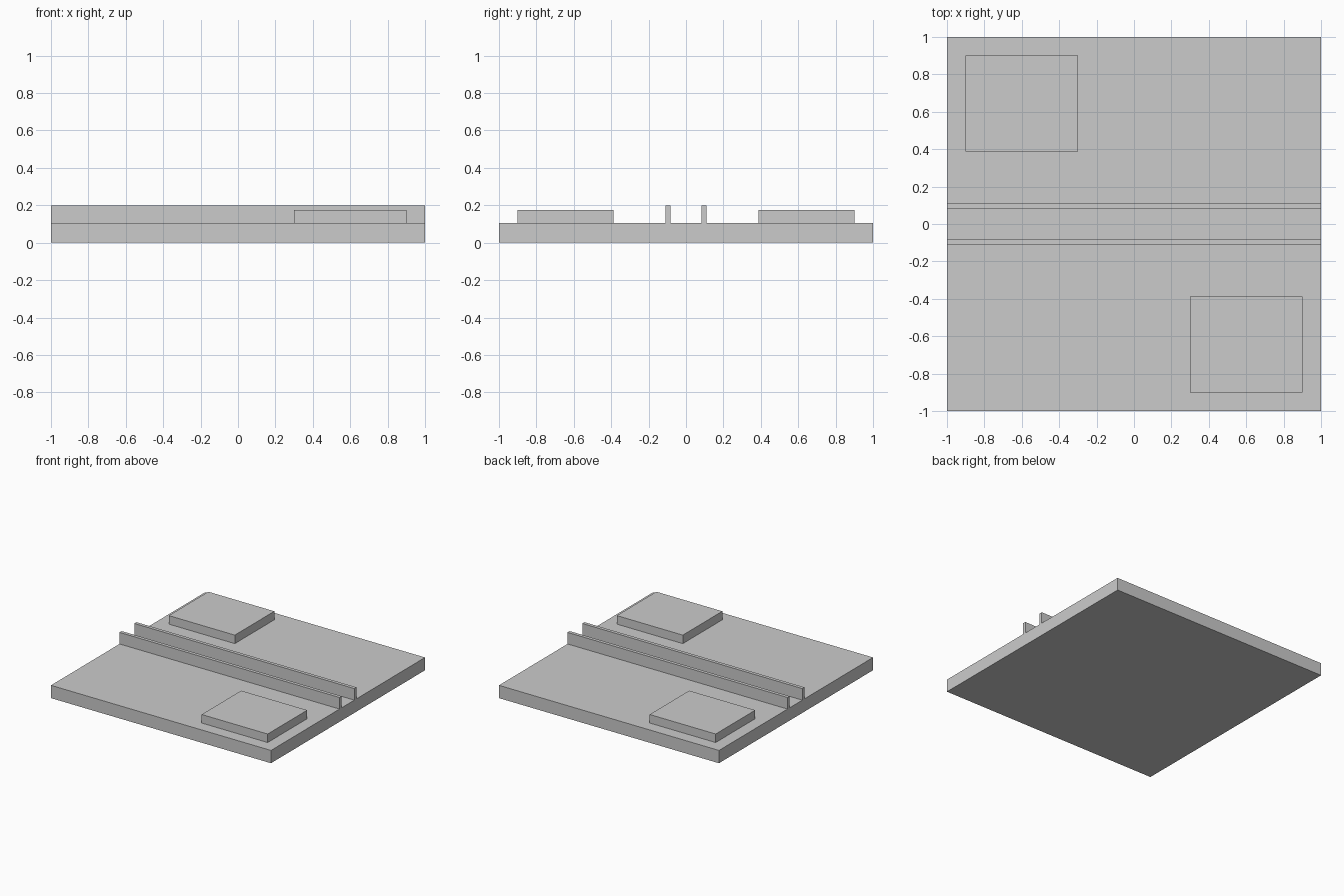
import bpy

if "Cube" in bpy.data.objects:
    bpy.data.objects.remove(bpy.data.objects["Cube"])


def box(name, x, y, z):
    """Axis-aligned box from (min, max) ranges."""
    ranges = (x, y, z)
    bpy.ops.mesh.primitive_cube_add(size=1, location=[(a + b) / 2 for a, b in ranges])
    ob = bpy.context.object
    ob.name = name
    ob.scale = [b - a for a, b in ranges]
    bpy.ops.object.transform_apply(location=False, rotation=False, scale=True)
    return ob


BASE_TOP = 0.105

# Square ground slab
box("base_slab", (-1, 1), (-1, 1), (0, BASE_TOP))

# Each half of the tile is the other turned by 180 degrees
for side, s in (("front", -1), ("back", 1)):
    # Low wall running the full width
    box(side + "_rail", (-1, 1), sorted((s * 0.082, s * 0.11)), (BASE_TOP, 0.2))
    # Raised corner platform
    box(side + "_platform", sorted((-s * 0.3, -s * 0.9)),
        sorted((s * 0.387, s * 0.9)), (BASE_TOP, 0.175))
